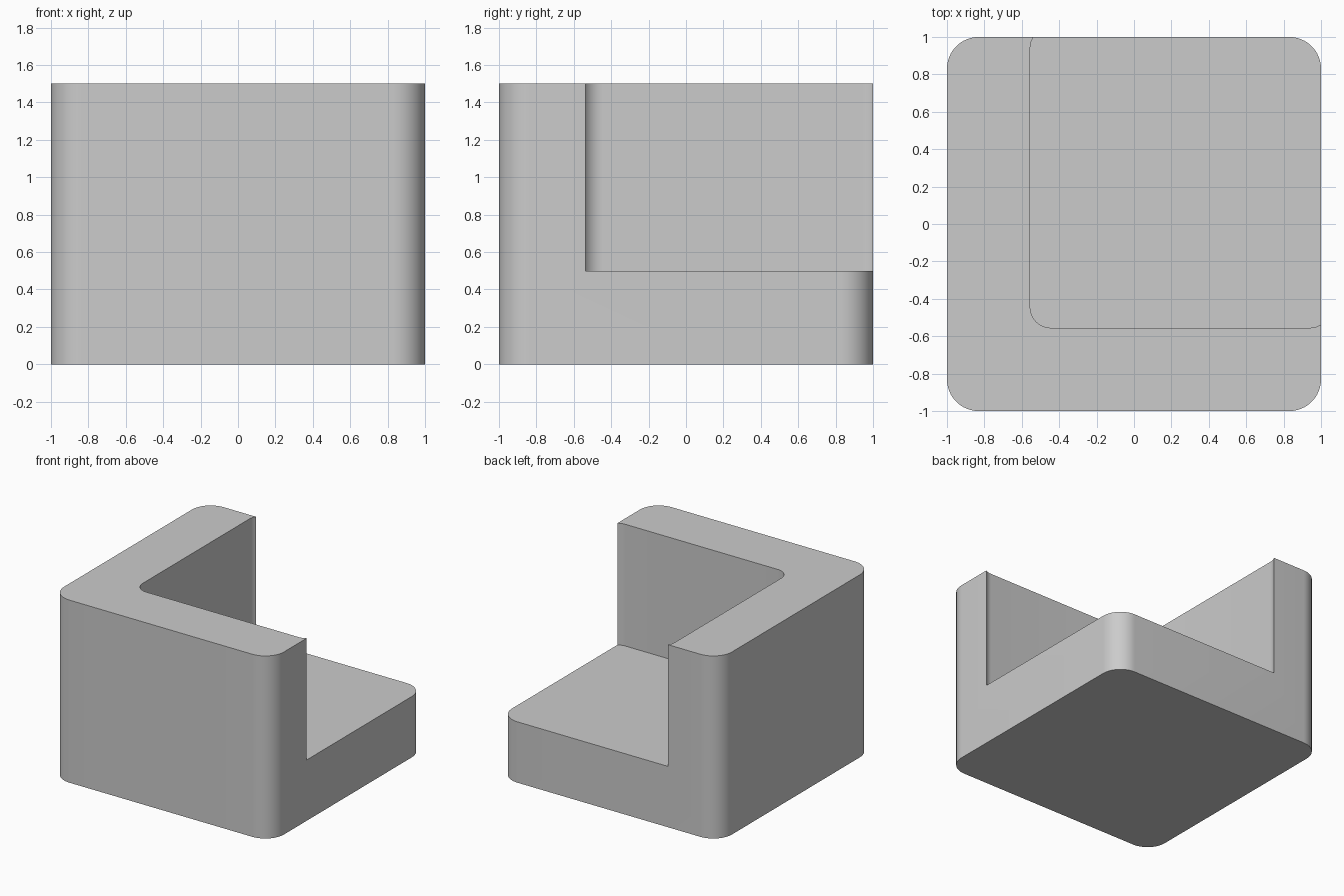
import bpy, bmesh, math

cube = bpy.data.objects.get("Cube")
if cube:
    bpy.data.objects.remove(cube, do_unlink=True)

grey = bpy.data.materials.new("plain grey")
grey.use_nodes = True
COLOUR = (0.6, 0.6, 0.6, 1)
grey.diffuse_color = COLOUR
grey.node_tree.nodes["Principled BSDF"].inputs["Base Color"].default_value = COLOUR


def rounded_block(name, low, high, z0, z1, radius, steps=16):
    """Upright square block with rounded vertical corners."""
    bm = bmesh.new()
    a, b = low + radius, high - radius
    ring = []
    for i, (cx, cy) in enumerate([(b, b), (a, b), (a, a), (b, a)]):
        for s in range(steps + 1):
            t = math.pi / 2 * (i + s / steps)
            ring.append(bm.verts.new((cx + radius * math.cos(t), cy + radius * math.sin(t), z0)))
    base = bm.faces.new(ring)
    top = bmesh.ops.extrude_face_region(bm, geom=[base])["geom"]
    bmesh.ops.translate(bm, vec=(0, 0, z1 - z0), verts=[v for v in top if isinstance(v, bmesh.types.BMVert)])
    bmesh.ops.recalc_face_normals(bm, faces=bm.faces)
    mesh = bpy.data.meshes.new(name)
    bm.to_mesh(mesh)
    bm.free()
    mesh.materials.append(grey)
    obj = bpy.data.objects.new(name, mesh)
    bpy.context.collection.objects.link(obj)
    return obj


# Corner seat body, with the seat space cut from its back left corner
seat = rounded_block("corner_seat", -1, 1, 0, 1.5, 0.17)
cutter = rounded_block("seat_cutter", -0.555, 1.05, 0.5, 1.7, 0.11)
cutter.hide_render = True

cut = seat.modifiers.new("seat space", "BOOLEAN")
cut.operation = "DIFFERENCE"
cut.solver = "EXACT"
cut.object = cutter

bpy.ops.object.select_all(action="DESELECT")
seat.select_set(True)
bpy.context.view_layer.objects.active = seat
bpy.ops.object.modifier_apply(modifier=cut.name)
bpy.data.objects.remove(cutter, do_unlink=True)

# Smooth corners, crisp rims
bpy.ops.object.shade_smooth_by_angle(angle=math.radians(30))
